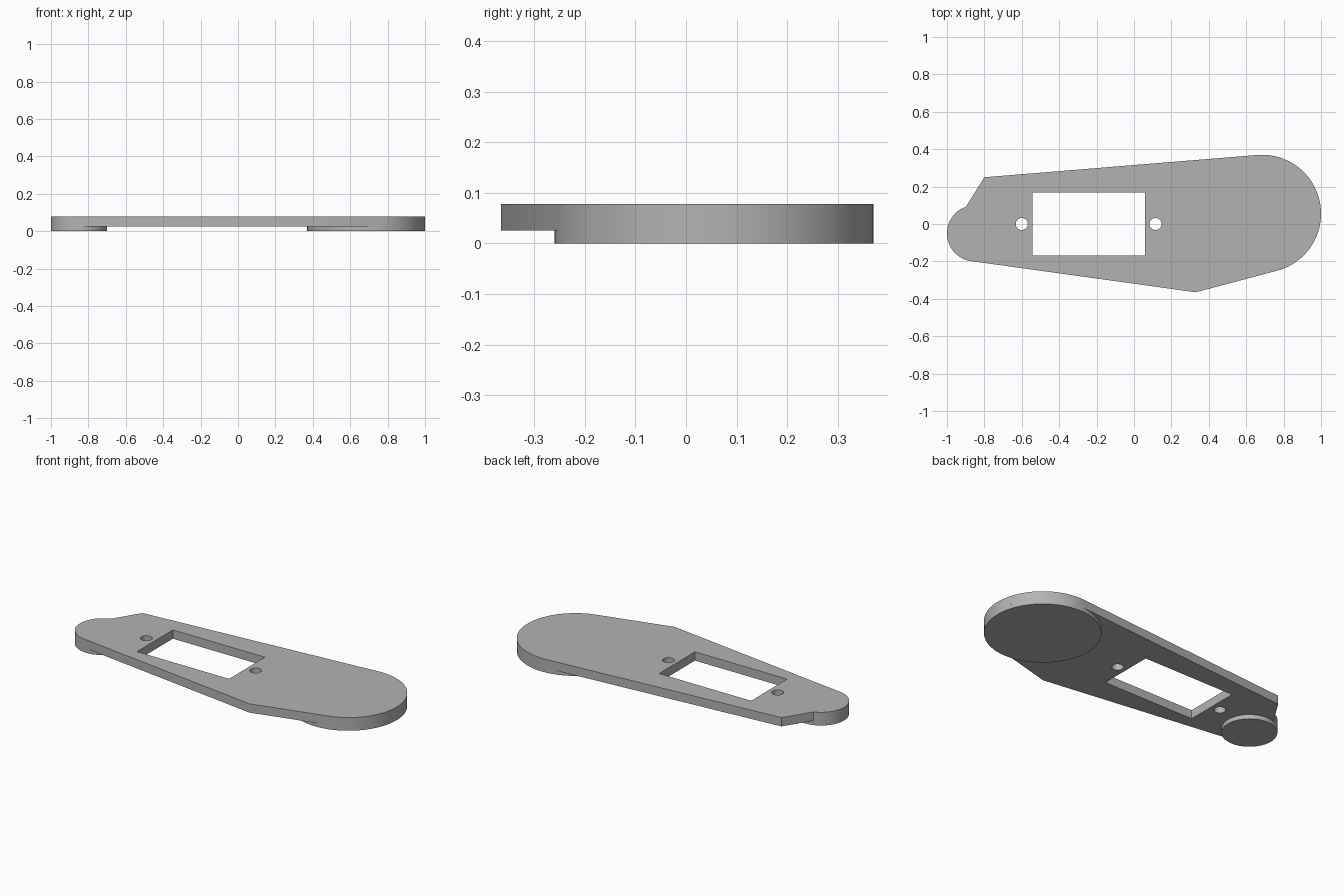
import bpy, bmesh
from math import sin, cos, radians

cube = bpy.data.objects.get("Cube")
if cube:
    bpy.data.objects.remove(cube, do_unlink=True)

grey = bpy.data.materials.new("plain grey")
grey.use_nodes = True
colour = (0.45, 0.45, 0.45, 1)
grey.diffuse_color = colour
grey.node_tree.nodes["Principled BSDF"].inputs["Base Color"].default_value = colour

PAD_TOP, PLATE_TOP = 0.026, 0.078
BIG = (0.685, 0.055, 0.315)      # centre x, centre y, radius
SMALL = (-0.85, -0.05, 0.15)


def arc(circle, start, end, steps):
    """Points along a circle between two angles in degrees."""
    x, y, r = circle
    angles = [radians(start + (end - start) * i / steps) for i in range(steps + 1)]
    return [(x + r * cos(a), y + r * sin(a)) for a in angles]


def extruded(name, loops, bottom, top):
    """Solid from an outline; any further loops become holes."""
    bm = bmesh.new()
    for loop in loops:
        verts = [bm.verts.new((x, y, bottom)) for x, y in loop]
        for a, b in zip(verts, verts[1:] + verts[:1]):
            bm.edges.new((a, b))
    bmesh.ops.triangle_fill(bm, edges=bm.edges[:], use_beauty=True)
    grown = bmesh.ops.extrude_face_region(bm, geom=bm.faces[:], use_keep_orig=True)
    moved = [g for g in grown["geom"] if isinstance(g, bmesh.types.BMVert)]
    bmesh.ops.translate(bm, verts=moved, vec=(0, 0, top - bottom))
    bmesh.ops.recalc_face_normals(bm, faces=bm.faces[:])
    mesh = bpy.data.meshes.new(name)
    bm.to_mesh(mesh)
    bm.free()
    mesh.materials.append(grey)
    obj = bpy.data.objects.new(name, mesh)
    bpy.context.collection.objects.link(obj)
    bpy.ops.object.select_all(action="DESELECT")
    obj.select_set(True)
    bpy.context.view_layer.objects.active = obj
    bpy.ops.object.shade_smooth_by_angle(angle=radians(25))
    return obj


# Plate outline: two rounded ends joined by straight edges
outline = ([(-0.8, 0.25)] + arc(BIG, 94.7, -75, 64)
           + [(0.33, -0.365)] + arc(SMALL, 262, 109, 48))

# Rectangular window with a screw hole at each end
window = [(-0.544, -0.168), (0.059, -0.168), (0.059, 0.168), (-0.544, 0.168)]
holes = [arc((x, 0, 0.032), 0, 348.75, 31) for x in (-0.6, 0.115)]
extruded("mounting_plate", [outline, window] + holes, PAD_TOP, PLATE_TOP)

# Round pads under both ends
for name, circle in (("large_round_pad", BIG), ("small_round_pad", SMALL)):
    extruded(name, [arc(circle, 0, 357.1875, 127)], 0, PAD_TOP)
